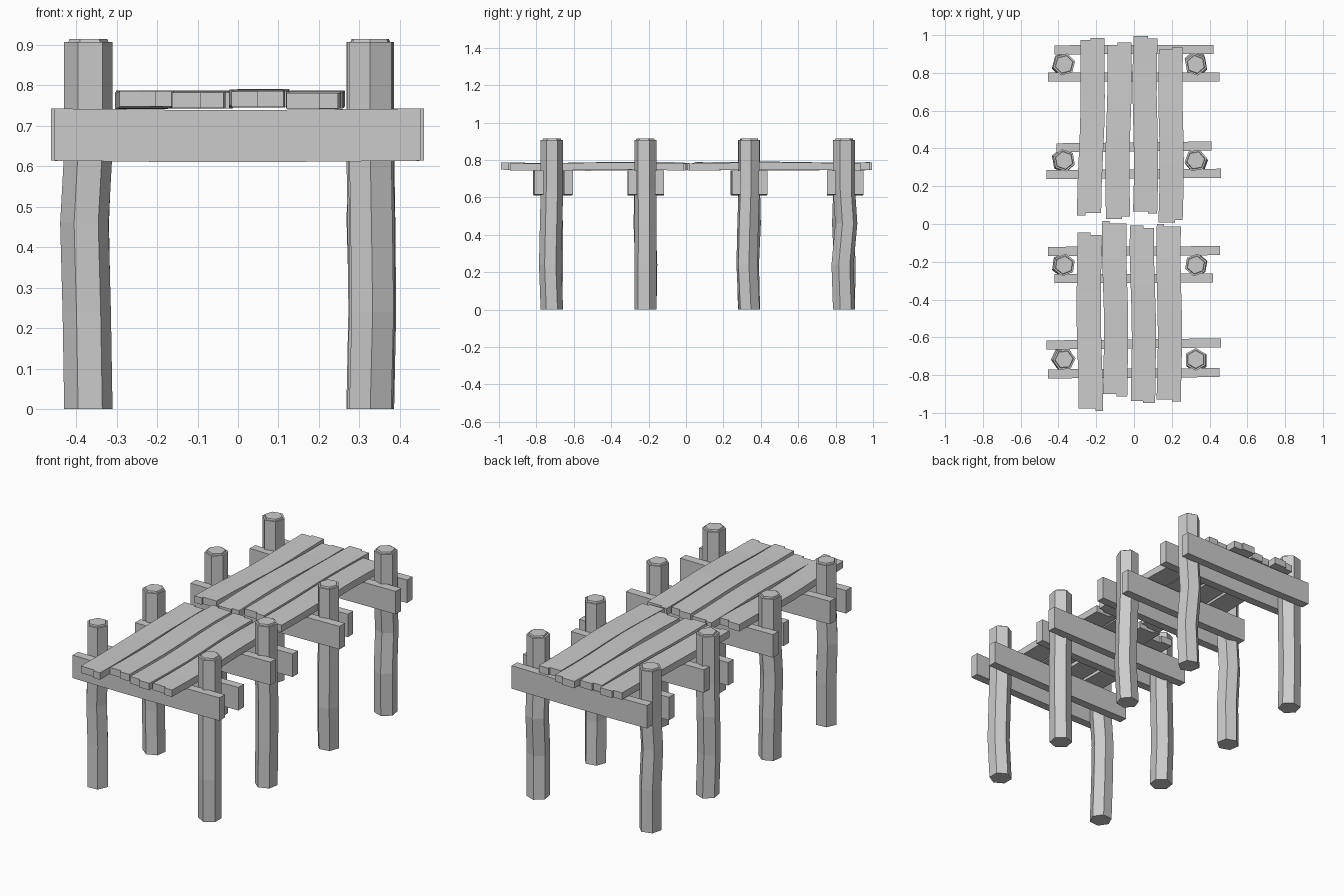
import bpy, bmesh, random
from math import sin, cos, pi, radians
from mathutils import Vector

if "Cube" in bpy.data.objects:
    bpy.data.objects.remove(bpy.data.objects["Cube"])

random.seed(4)


def finish(name, bm):
    bmesh.ops.recalc_face_normals(bm, faces=bm.faces[:])
    me = bpy.data.meshes.new(name)
    bm.to_mesh(me)
    bm.free()
    ob = bpy.data.objects.new(name, me)
    bpy.context.collection.objects.link(ob)


# Slightly crooked hexagonal post with a chamfered, inset cap
def post(name, x, y, rot, low, mid):
    bm = bmesh.new()
    sections = [(0, .06, (0, 0)), (.24, .06, low), (.46, .06, mid),
                (.64, .06, (0, 0)), (.907, .06, (0, 0)),
                (.907, .05, (0, 0)), (.915, .047, (0, 0))]
    rings = []
    for z, r, (dx, dy) in sections:
        rings.append([bm.verts.new((x + dx + r * cos(radians(rot) + k * pi / 3),
                                    y + dy + r * sin(radians(rot) + k * pi / 3), z))
                      for k in range(6)])
    for a, b in zip(rings, rings[1:]):
        for k in range(6):
            j = (k + 1) % 6
            bm.faces.new((a[k], a[j], b[j], b[k]))
    bm.faces.new(rings[0])
    bm.faces.new(rings[-1])
    finish(name, bm)


# Extrude an outline, cut it into sections, then bend it
def board(name, outline, z0, z1, cuts, axis, bend):
    bm = bmesh.new()
    f = bm.faces.new([bm.verts.new((px, py, z0)) for px, py in outline])
    ext = bmesh.ops.extrude_face_region(bm, geom=[f])
    top = [v for v in ext["geom"] if isinstance(v, bmesh.types.BMVert)]
    bmesh.ops.translate(bm, verts=top, vec=(0, 0, z1 - z0))
    no = Vector((0, 0, 0))
    no[axis] = 1
    for c in cuts:
        bmesh.ops.bisect_plane(bm, geom=bm.verts[:] + bm.edges[:] + bm.faces[:],
                               plane_co=no * c, plane_no=no)
    for v in bm.verts:
        v.co += bend(v.co.copy())
    finish(name, bm)


# Posts in four pairs: y, rotations and bends of left and right post
bents = [
    (-.717, 5, (-.004, .006), (-.010, .004), 30, (.006, -.009), (.003, -.004)),
    (-.217, 22, (-.006, .004), (-.008, -.004), 20, (.004, 0), (.005, .001)),
    (.337, 40, (-.004, -.006), (-.008, .004), 10, (.005, -.011), (.003, -.006)),
    (.845, 15, (-.003, .004), (-.007, -.006), 40, (.004, -.008), (-.002, .012)),
]
for i, (y, ra, la, ma, rb, lb, mb) in enumerate(bents):
    post(f"left_post_{i}", -.37, y, ra, la, ma)
    post(f"right_post_{i}", .327, y, rb, lb, mb)

# Cross beams clamped either side of each post pair: x ends, centre y, skew
beams = [(-.455, .452, -.79, .004), (-.463, .46, -.635, .006),
         (-.42, .418, -.288, .002), (-.456, .455, -.143, .002),
         (-.462, .46, .265, .004), (-.41, .41, .408, .006),
         (-.455, .452, .778, .001), (-.42, .42, .923, .001)]
for i, (xa, xb, y, skew) in enumerate(beams):
    board(f"cross_beam_{i}", [(xa, y - .024), (xb, y - .024), (xb, y + .024), (xa, y + .024)],
          .614, .743, (-.18, .12), 0,
          lambda p, s=skew: Vector((0, p.x * s * 2, -.003 if abs(p.x) < .3 else 0)))

# Deck planks with stepped ends: centre x near/far, y near, y far, lift
planks = [(-.232, -.24, -.99, -.045, 0), (-.096, -.102, -.913, .015, .001),
          (.052, .044, -.948, -.008, .003), (.187, .186, -.94, 0, 0),
          (-.235, -.215, .045, .985, .001), (-.087, -.078, .027, .96, .001),
          (.06, .06, .055, .995, .004), (.196, .196, .008, .935, .001)]
for i, (xn, xf, ya, yb, lift) in enumerate(planks):
    w = .064
    sa, sb = random.choice((-.012, .012)), random.choice((-.012, .012))
    na, nb = random.uniform(-.03, .03), random.uniform(-.03, .03)
    outline = [(-w, ya), (na, ya), (na, ya + abs(sa)), (w, ya + abs(sa)),
               (w, yb), (nb, yb), (nb, yb - abs(sb)), (-w, yb - abs(sb))]
    if sa < 0:
        outline = [(-px, py) for px, py in outline][::-1]
    ph = random.uniform(0, 2 * pi)

    def bend(p, xn=xn, xf=xf, ya=ya, yb=yb, ph=ph, lift=lift):
        t = (p.y - ya) / (yb - ya)
        return Vector((xn + (xf - xn) * t + .004 * sin(7 * t + ph), 0,
                       lift + .003 * sin(6 * t + ph * 2)))

    n = 6
    board(f"deck_plank_{i}", outline, .745, .784,
          [ya + (yb - ya) * k / n for k in range(1, n)], 1, bend)
